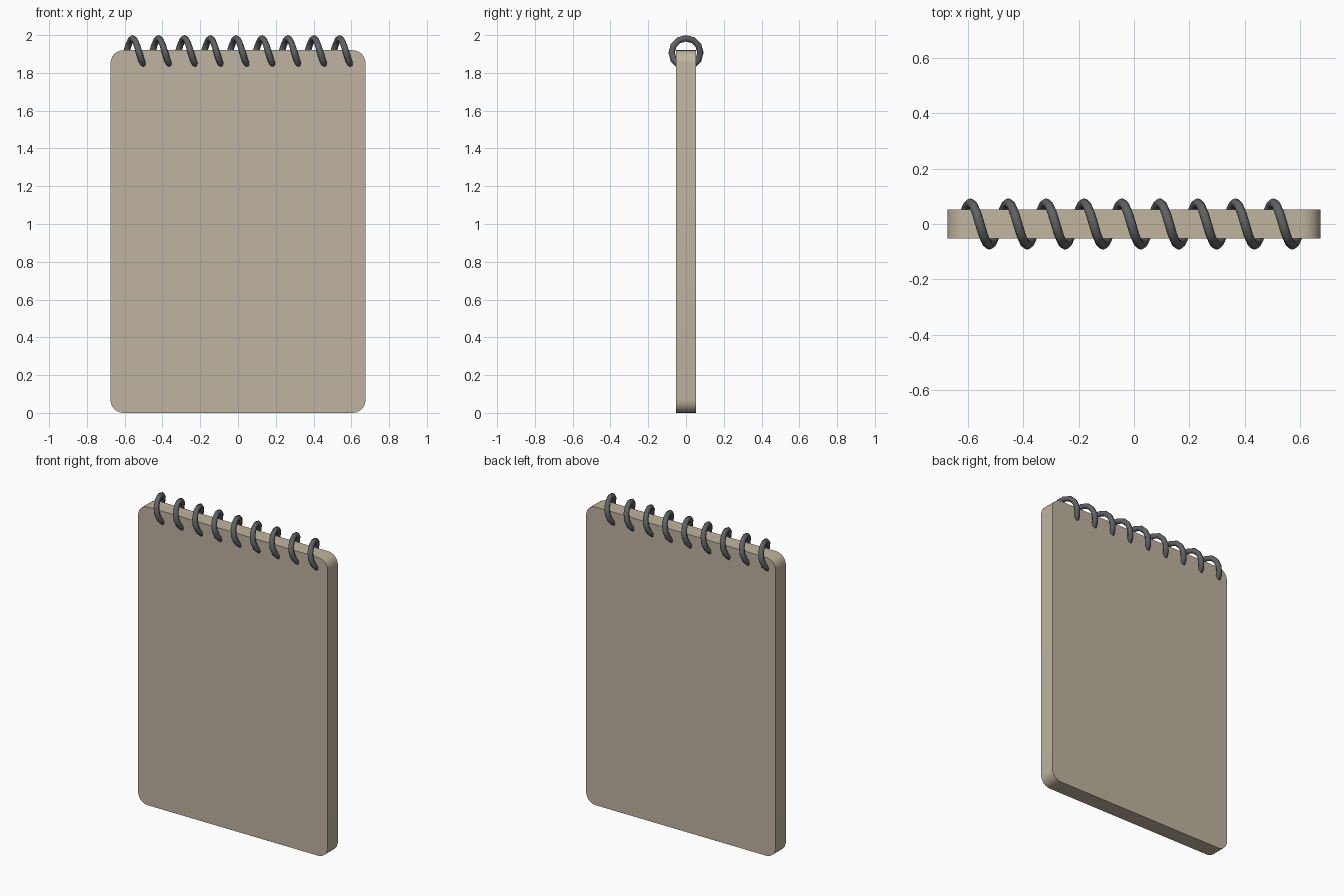
import bpy, bmesh, math
from mathutils import Vector

if "Cube" in bpy.data.objects:
    bpy.data.objects.remove(bpy.data.objects["Cube"])


def material(name, rgb):
    m = bpy.data.materials.new(name)
    m.diffuse_color = (*rgb, 1.0)
    m.use_nodes = True
    m.node_tree.nodes["Principled BSDF"].inputs["Base Color"].default_value = m.diffuse_color
    return m


cover_tan = material("cover_tan", (0.53, 0.455, 0.36))
page_tan = material("page_edge_tan", (0.53, 0.46, 0.345))
wire_grey = material("wire_grey", (0.115, 0.12, 0.127))


def add_object(name, bm, mats, angle):
    bmesh.ops.recalc_face_normals(bm, faces=bm.faces)
    me = bpy.data.meshes.new(name)
    bm.to_mesh(me)
    bm.free()
    for m in mats:
        me.materials.append(m)
    ob = bpy.data.objects.new(name, me)
    bpy.context.collection.objects.link(ob)
    bpy.ops.object.select_all(action='DESELECT')
    ob.select_set(True)
    bpy.context.view_layer.objects.active = ob
    bpy.ops.object.shade_smooth_by_angle(angle=math.radians(angle))
    return ob


# Notebook body: rounded rectangle extruded through its thickness
W, H, T, R, SEG = 0.675, 1.92, 0.052, 0.068, 6
bm = bmesh.new()
outline = []
corners = [(W - R, H - R), (-W + R, H - R), (-W + R, R), (W - R, R)]
for i, (cx, cz) in enumerate(corners):
    for k in range(SEG + 1):
        a = math.pi / 2 * (i + k / SEG)
        outline.append((cx + R * math.cos(a), cz + R * math.sin(a)))
front = bm.faces.new([bm.verts.new((x, -T, z)) for x, z in outline])
back = bm.faces.new([bm.verts.new((x, T, z)) for x, z in reversed(outline)])
fv, bv = list(front.verts), list(reversed(back.verts))
n = len(fv)
for i in range(n):
    j = (i + 1) % n
    f = bm.faces.new((fv[i], fv[j], bv[j], bv[i]))
    f.material_index = 1
add_object("notebook_body", bm, [cover_tan, page_tan], 30)

# Spiral wire: one helix of nine turns around the top edge
TURNS, STEPS, SIDES = 9, 12, 8
PITCH, X0, ZC, RAD, WIRE = 0.137, -0.626, 1.907, 0.076, 0.017
bm = bmesh.new()
rings = []
for s in range(TURNS * STEPS + 1):
    # starts at the bottom, rises at the back, comes down at the front
    a = 2 * math.pi * s / STEPS
    radial = Vector((0, math.sin(a), -math.cos(a)))
    centre = Vector((X0 + PITCH * s / STEPS, 0, ZC)) + RAD * radial
    tangent = Vector((PITCH / (2 * math.pi),
                      RAD * math.cos(a), RAD * math.sin(a))).normalized()
    side = tangent.cross(radial)
    rings.append([bm.verts.new(centre + WIRE * (
        math.cos(2 * math.pi * k / SIDES) * radial
        + math.sin(2 * math.pi * k / SIDES) * side)) for k in range(SIDES)])
for a, b in zip(rings, rings[1:]):
    for k in range(SIDES):
        m = (k + 1) % SIDES
        bm.faces.new((a[k], a[m], b[m], b[k]))
bm.faces.new(rings[0])
bm.faces.new(rings[-1])
add_object("spiral_wire", bm, [wire_grey], 50)
